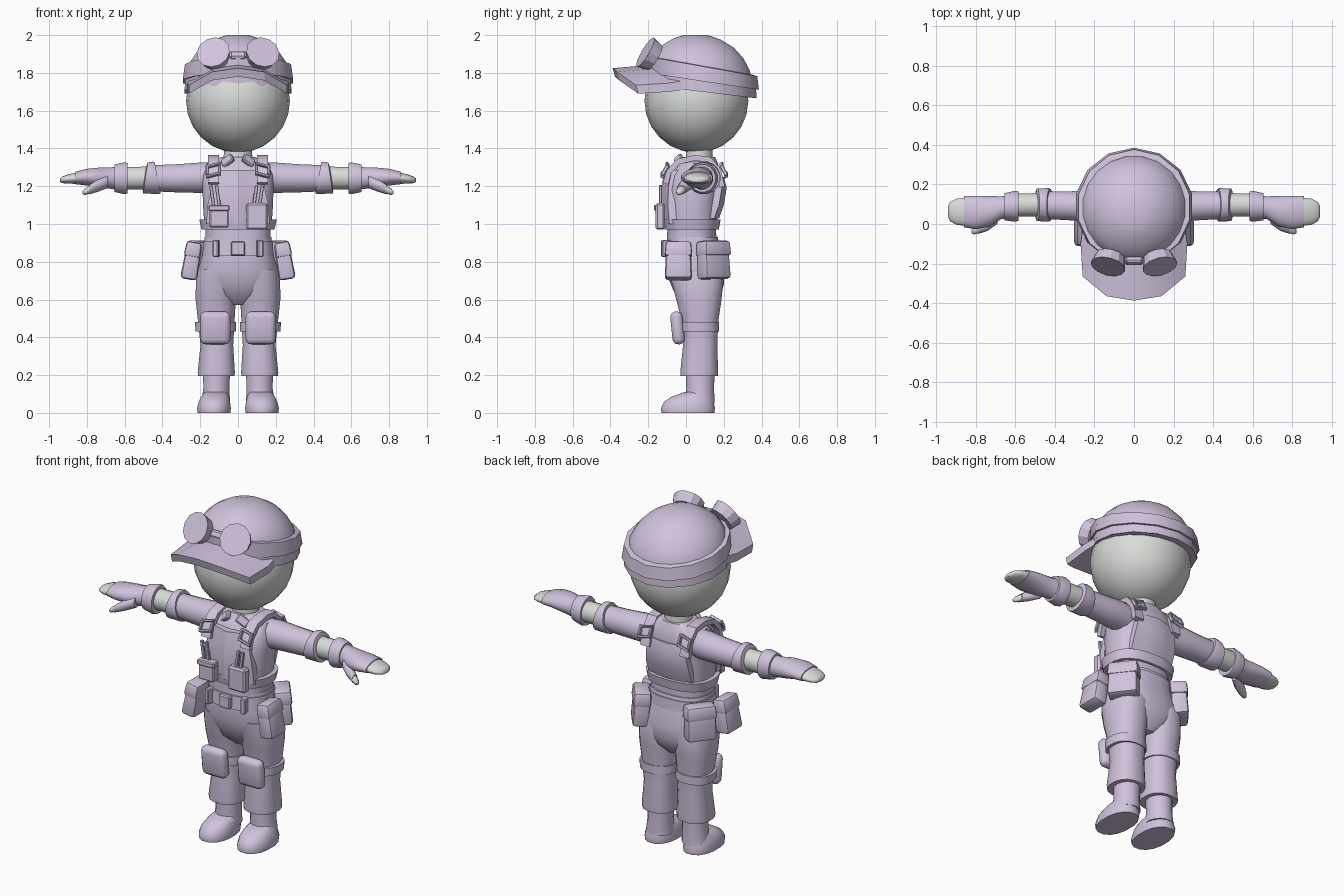
import bpy, bmesh, math
from mathutils import Matrix, Vector, Euler


def material(name, rgb):
    m = bpy.data.materials.new(name)
    m.diffuse_color = (*rgb, 1)
    return m


CLOTH = material("lavender_cloth", (0.63, 0.54, 0.72))
SKIN = material("pale_grey_skin", (0.69, 0.71, 0.68))


def finish(name, bm, mat=CLOTH, mirror=False, angle=35):
    bmesh.ops.recalc_face_normals(bm, faces=bm.faces[:])
    me = bpy.data.meshes.new(name)
    bm.to_mesh(me)
    bm.free()
    me.materials.append(mat)
    ob = bpy.data.objects.new(name, me)
    bpy.context.collection.objects.link(ob)
    bpy.ops.object.select_all(action='DESELECT')
    ob.select_set(True)
    bpy.context.view_layer.objects.active = ob
    bpy.ops.object.shade_smooth_by_angle(angle=math.radians(angle))
    if mirror:
        ob.modifiers.new("mirror", 'MIRROR').use_mirror_merge = False
    return ob


def loft(name, rings, mat=CLOTH, axis='z', n=16, power=1.0, mirror=False, angle=35):
    """Rings are (position, centre a, centre b, radius a, radius b, slope)."""
    bm = bmesh.new()
    loops = []
    for p, ca, cb, ra, rb, *slope in rings:
        loop = []
        for i in range(n):
            t = 2 * math.pi * (i + 0.5) / n
            c, s = math.cos(t), math.sin(t)
            da = ra * math.copysign(abs(c) ** power, c)
            db = rb * math.copysign(abs(s) ** power, s)
            q = p + (slope[0] * db if slope else 0)
            co = (ca + da, cb + db, q) if axis == 'z' else (q, ca + da, cb + db)
            loop.append(bm.verts.new(co))
        loops.append(loop)
    for a, b in zip(loops, loops[1:]):
        for i in range(n):
            j = (i + 1) % n
            bm.faces.new((a[i], a[j], b[j], b[i]))
    bm.faces.new(loops[0])
    bm.faces.new(loops[-1])
    return finish(name, bm, mat, mirror, angle)


def box(name, centre, size, rot=(0, 0, 0), bevel=0.01, seg=1, mirror=False, mat=CLOTH, taper=1.0):
    bm = bmesh.new()
    bmesh.ops.create_cube(bm, size=1)
    for v in bm.verts:
        k = taper if v.co.z > 0 else 1
        v.co = Vector((v.co.x * size[0] * k, v.co.y * size[1] * k, v.co.z * size[2]))
    if bevel:
        bmesh.ops.bevel(bm, geom=bm.edges[:], offset=bevel, segments=seg, profile=0.5, affect='EDGES')
    turn = Euler([math.radians(r) for r in rot]).to_matrix().to_4x4()
    bm.transform(Matrix.Translation(centre) @ turn)
    return finish(name, bm, mat, mirror, 40 if seg > 1 else 30)


def sheet(name, top, thick, mirror=False):
    """Solid slab from a grid of points, thickened by an offset vector."""
    bm = bmesh.new()
    for row in top:
        assert len(row) == len(top[0])
    g = [[bm.verts.new(p) for p in row] for row in top]
    for r0, r1 in zip(g, g[1:]):
        for i in range(len(r0) - 1):
            bm.faces.new((r0[i], r0[i + 1], r1[i + 1], r1[i]))
    low = bmesh.ops.extrude_face_region(bm, geom=bm.faces[:] + bm.edges[:] + bm.verts[:])
    for v in low["geom"]:
        if isinstance(v, bmesh.types.BMVert):
            v.co += Vector(thick)
    # keep the starting surface as the second side of the slab
    if sum(1 for e in bm.edges if e.is_boundary):
        bmesh.ops.holes_fill(bm, edges=[e for e in bm.edges if e.is_boundary])
    return finish(name, bm, CLOTH, mirror, 25)


# Head and neck
bm = bmesh.new()
bmesh.ops.create_uvsphere(bm, u_segments=20, v_segments=12, radius=0.275)
bm.transform(Matrix.Translation((0, 0.055, 1.652)))
finish("head", bm, SKIN)
loft("neck", [(1.28, 0, 0.07, 0.08, 0.075), (1.42, 0, 0.07, 0.075, 0.07)], SKIN)

# Cap: lower band, strap and crown, all tilted back
loft("cap_band", [(1.70, 0, 0.085, 0.290, 0.288, -.12), (1.80, 0, 0.085, 0.285, 0.285, -.16)], n=14)
loft("goggle_strap", [(1.755, 0, 0.09, 0.300, 0.296, -.15), (1.835, 0, 0.085, 0.288, 0.292, -.18),
                      (1.838, 0, 0.085, 0.262, 0.266, -.18)], n=14)
loft("cap_crown", [(1.79, 0, 0.08, 0.275, 0.272, -.17), (1.85, 0, 0.08, 0.258, 0.262, -.15),
                   (1.90, 0, 0.075, 0.225, 0.232, -.1), (1.945, 0, 0.07, 0.178, 0.185, -.06),
                   (1.98, 0, 0.06, 0.12, 0.125, -.03), (2.0, 0, 0.05, 0.06, 0.065, 0)], n=20)

# Cap brim, arched down at both sides
half_out = [(0.27, -0.10, 1.745), (0.26, -0.265, 1.735), (0.14, -0.365, 1.805), (0, -0.388, 1.825)]
half_in = [(0.26, -0.03, 1.755), (0.215, -0.06, 1.775), (0.12, -0.14, 1.83), (0, -0.16, 1.845)]
full = lambda h: h + [(-x, y, z) for x, y, z in reversed(h[:-1])]
sheet("cap_brim", [full(half_out), full(half_in)], (0, 0.012, -0.045))

# Goggles: round lens housings turned slightly outward
bm = bmesh.new()
bmesh.ops.create_cone(bm, cap_ends=True, segments=12, radius1=0.075, radius2=0.09, depth=0.06)
aim = Vector((0.22, -0.84, 0.50)).to_track_quat('Z', 'Y').to_matrix().to_4x4()
bm.transform(Matrix.Translation((0.125, -0.19, 1.895)) @ aim)
finish("goggle_lens", bm, mirror=True, angle=20)
box("goggle_bridge", (0, -0.185, 1.89), (0.09, 0.04, 0.045), (-30, 0, 0))

# Torso
loft("shirt", [(0.88, 0, 0.03, 0.175, 0.135), (0.97, 0, 0.03, 0.175, 0.13), (1.06, 0, 0.03, 0.185, 0.14),
               (1.18, 0, 0.035, 0.19, 0.145), (1.26, 0, 0.05, 0.19, 0.135), (1.32, 0, 0.065, 0.165, 0.105),
               (1.355, 0, 0.07, 0.09, 0.085)], n=20, power=0.8)
loft("vest_hem", [(0.97, 0, 0.03, 0.195, 0.145), (1.025, 0, 0.03, 0.207, 0.155)], n=20, power=0.8)
sheet("front_bib", [[(x * k, y + 0.035 * abs(x) / 0.13, z) for x in (-.14, -.07, 0, .07, .14)]
                    for k, y, z in ((1.2, -.126, 1.0), (1.15, -.134, 1.1), (1, -.13, 1.2), (.9, -.112, 1.285))],
      (0, 0.04, 0))
sheet("back_panel", [[(x * k, y - 0.025 * abs(x) / 0.13, z) for x in (-.13, -.07, 0, .07, .13)]
                     for k, y, z in ((1.1, .175, 1.03), (1.1, .20, 1.10), (1, .215, 1.19), (.9, .20, 1.25))],
      (0, -0.06, 0))
box("collar", (0.055, -0.035, 1.335), (0.07, 0.025, 0.05), (-30, 35, 20), 0.006, mirror=True)

# Shoulder straps and their buckles
strap = [(-.122, 1.22), (-.10, 1.29), (-.045, 1.345), (0.05, 1.365), (0.13, 1.355), (0.185, 1.29), (0.205, 1.2)]
bm = bmesh.new()
rows = []
for y, z in strap:
    d = (Vector((y, z)) - Vector((0.045, 1.15))).normalized() * 0.03
    rows.append([bm.verts.new(p) for p in ((0.10, y, z), (0.16, y, z),
                                           (0.16, y - d.x, z - d.y), (0.10, y - d.x, z - d.y))])
for a, b in zip(rows, rows[1:]):
    for i in range(4):
        j = (i + 1) % 4
        bm.faces.new((a[i], a[j], b[j], b[i]))
bm.faces.new(rows[0])
bm.faces.new(rows[-1])
finish("shoulder_strap", bm, mirror=True)
for name, y, z, tilt in (("front", -0.112, 1.285, -30), ("back", 0.20, 1.285, 28)):
    for dz in (-0.026, 0.026):
        box(name + "_buckle_bar", (0.13, y - dz * math.sin(math.radians(tilt)), z + dz),
            (0.08, 0.02, 0.014), (tilt, 15, 0), 0.003, mirror=True)
    for dx in (-0.034, 0.034):
        box(name + "_buckle_side", (0.13 + dx, y, z), (0.014, 0.02, 0.06), (tilt, 0, 0), 0.003, mirror=True)

# Chest pockets with tools
box("chest_pocket_small", (-0.10, -0.137, 1.04), (0.10, 0.05, 0.115), bevel=0.006)
box("small_pocket_flap", (-0.10, -0.145, 1.085), (0.11, 0.05, 0.03), bevel=0.005)
box("chest_pocket_large", (0.10, -0.137, 1.04), (0.115, 0.05, 0.14), bevel=0.01)
for x, tilt in ((-0.135, -8), (-0.105, -8), (0.09, 8), (0.12, 8)):
    box("pocket_tool", (x, -0.135, 1.14), (0.018, 0.018, 0.13), (0, tilt, 0), 0.003)

# Belt, buckle and pouches
loft("belt", [(0.83, 0, 0.035, 0.19, 0.15), (0.91, 0, 0.035, 0.185, 0.145)], n=20, power=0.8)
box("belt_buckle", (0, -0.118, 0.87), (0.075, 0.03, 0.075), bevel=0.006)
box("belt_loop", (0.115, -0.105, 0.87), (0.03, 0.05, 0.09), (0, 0, 12), 0.005, mirror=True)
box("front_pouch", (0.245, -0.04, 0.805), (0.09, 0.145, 0.20), (0, -10, 0), 0.02, 2, True, taper=0.88)
box("front_pouch_flap", (0.238, -0.04, 0.865), (0.088, 0.148, 0.08), (0, -10, 0), 0.015, 2, True, taper=0.9)
box("rear_pouch", (0.195, 0.145, 0.81), (0.095, 0.17, 0.205), (0, -4, 38), 0.02, 2, True, taper=0.92)
box("rear_pouch_flap", (0.192, 0.145, 0.87), (0.10, 0.175, 0.08), (0, -4, 38), 0.015, 2, True, taper=0.93)

# Trousers
loft("trouser_seat", [(0.57, 0, 0.07, 0.05, 0.07), (0.62, 0, 0.065, 0.14, 0.12), (0.68, 0, 0.06, 0.20, 0.142),
                      (0.75, 0, 0.05, 0.215, 0.155), (0.84, 0, 0.04, 0.19, 0.145), (0.93, 0, 0.035, 0.178, 0.135)],
     n=20, power=0.8)
loft("trouser_leg", [(0.195, 0.115, 0.07, 0.098, 0.10), (0.215, 0.115, 0.07, 0.10, 0.102),
                     (0.36, 0.112, 0.075, 0.088, 0.092), (0.48, 0.115, 0.075, 0.098, 0.097),
                     (0.60, 0.118, 0.068, 0.108, 0.122), (0.70, 0.115, 0.06, 0.11, 0.14),
                     (0.76, 0.11, 0.05, 0.10, 0.14)], mirror=True, power=0.85)
loft("knee_strap", [(0.43, 0.118, 0.072, 0.108, 0.104), (0.48, 0.12, 0.072, 0.11, 0.104)],
     mirror=True, power=0.85)
box("knee_pad", (0.12, -0.045, 0.45), (0.16, 0.065, 0.175), (6, 0, 0), 0.03, 3, True)

# Boots
loft("boot_shaft", [(0.05, 0.118, 0.075, 0.078, 0.078), (0.13, 0.115, 0.075, 0.07, 0.075),
                    (0.22, 0.113, 0.075, 0.073, 0.078)], mirror=True)
loft("boot_foot", [(0.0, 0.127, 0.01, 0.088, 0.142), (0.025, 0.127, 0.01, 0.091, 0.146),
                   (0.06, 0.125, 0.015, 0.084, 0.132), (0.085, 0.122, 0.03, 0.075, 0.11),
                   (0.11, 0.118, 0.065, 0.06, 0.075)], mirror=True, power=0.9, angle=50)

# Arms: sleeve, rolled cuff, bare forearm
loft("sleeve", [(0.13, 0.08, 1.245, 0.08, 0.08), (0.20, 0.088, 1.245, 0.083, 0.082),
                (0.32, 0.092, 1.242, 0.075, 0.076), (0.46, 0.095, 1.242, 0.07, 0.07)], axis='x', mirror=True)
loft("sleeve_cuff", [(0.425, 0.097, 1.245, 0.082, 0.083, .2), (0.435, 0.097, 1.245, 0.086, 0.087, .2),
                     (0.49, 0.097, 1.243, 0.084, 0.084, -.15), (0.495, 0.097, 1.243, 0.065, 0.065, -.15)],
     axis='x', mirror=True)
loft("forearm", [(0.44, 0.097, 1.243, 0.062, 0.062), (0.64, 0.095, 1.243, 0.058, 0.060)],
     SKIN, 'x', mirror=True)

# Gloves with bare finger and thumb tips
loft("glove_cuff", [(0.585, 0.09, 1.242, 0.076, 0.082), (0.60, 0.09, 1.242, 0.08, 0.086),
                    (0.655, 0.087, 1.242, 0.07, 0.074)], axis='x', mirror=True)
loft("glove_hand", [(0.62, 0.088, 1.242, 0.062, 0.068), (0.67, 0.083, 1.243, 0.058, 0.058),
                    (0.73, 0.065, 1.245, 0.078, 0.055), (0.80, 0.058, 1.248, 0.086, 0.045),
                    (0.86, 0.062, 1.244, 0.08, 0.034)], axis='x', mirror=True, angle=50)
loft("fingertips", [(0.845, 0.062, 1.244, 0.074, 0.032), (0.90, 0.062, 1.238, 0.067, 0.025),
                    (0.93, 0.063, 1.234, 0.05, 0.018), (0.942, 0.063, 1.232, 0.028, 0.010)],
     SKIN, 'x', mirror=True, angle=60)
loft("thumb", [(0.69, 0.03, 1.225, 0.03, 0.035), (0.74, -0.002, 1.205, 0.034, 0.034),
               (0.79, -0.025, 1.18, 0.027, 0.024)], axis='x', n=10, mirror=True, angle=50)
loft("thumb_tip", [(0.785, -0.024, 1.182, 0.024, 0.021), (0.81, -0.034, 1.171, 0.02, 0.018),
                   (0.822, -0.038, 1.166, 0.009, 0.008)], SKIN, 'x', n=10, mirror=True, angle=60)
